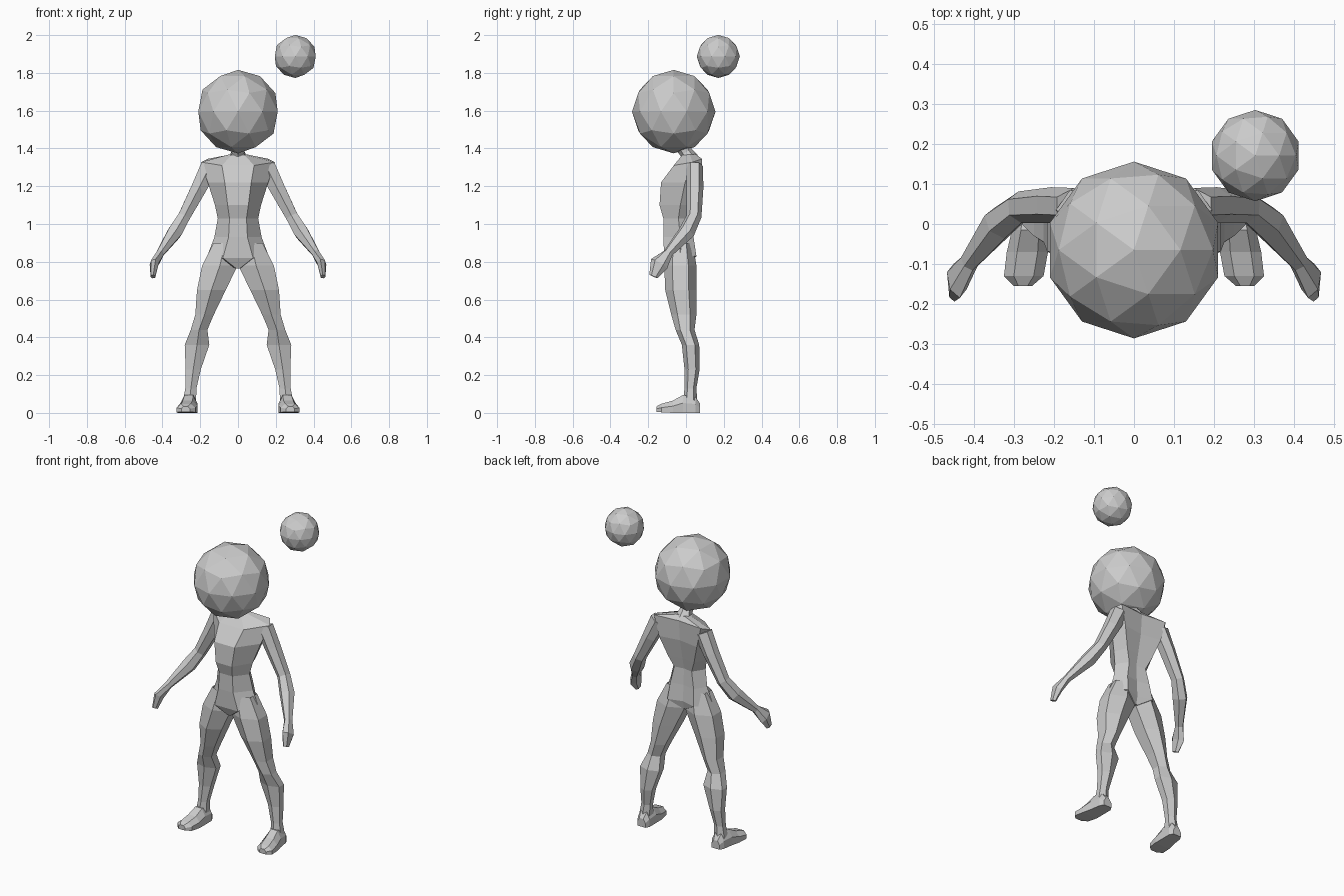
import bpy, bmesh, math
from mathutils import Vector

if "Cube" in bpy.data.objects:
    bpy.data.objects.remove(bpy.data.objects["Cube"])


def loft(name, rings, start=True, end=True, mirror=False):
    """Bridge equal-length point rings into one flat-shaded skin."""
    bm = bmesh.new()
    vs = [[bm.verts.new(p) for p in r] for r in rings]
    n = len(vs[0])
    for a, b in zip(vs, vs[1:]):
        for i in range(n):
            j = (i + 1) % n
            bm.faces.new((a[i], a[j], b[j], b[i]))
    if start:
        bm.faces.new(vs[0])
    if end:
        bm.faces.new(vs[-1])
    bmesh.ops.recalc_face_normals(bm, faces=bm.faces)
    me = bpy.data.meshes.new(name)
    bm.to_mesh(me)
    bm.free()
    ob = bpy.data.objects.new(name, me)
    bpy.context.collection.objects.link(ob)
    if mirror:
        ob.modifiers.new("Mirror", 'MIRROR').use_mirror_merge = False
    return ob


def tube(name, path, sides=6, **kw):
    """Path entries: x, y, z, front-back radius, sideways radius."""
    pts = [Vector(p[:3]) for p in path]
    rings = []
    for i, p in enumerate(path):
        d = (pts[min(i + 1, len(pts) - 1)] - pts[max(i - 1, 0)]).normalized()
        u = Vector((0, 1, 0))
        u = (u - d * u.dot(d)).normalized()
        v = d.cross(u)
        ang = [2 * math.pi * k / sides for k in range(sides)]
        rings.append([pts[i] + u * p[3] * math.cos(a) + v * p[4] * math.sin(a) for a in ang])
    return loft(name, rings, **kw)


def ball(name, centre, radius):
    bpy.ops.mesh.primitive_ico_sphere_add(subdivisions=2, radius=radius, location=centre)
    bpy.context.object.name = name


# Head and floating ball
ball("head", (0, -0.065, 1.595), 0.221)
ball("floating_ball", (0.303, 0.171, 1.887), 0.114)

# Torso: front z, back z, panel x, y, side x, y, back x, y, spine y
sections = [
    (1.365, 1.37, .035, -.02, .05, .02, .03, .05, .05),
    (1.31, 1.345, .085, -.065, .195, .035, .16, .085, .07),
    (1.22, 1.22, .07, -.132, .16, -.005, .13, .08, .06),
    (1.10, 1.10, .055, -.14, .122, -.03, .09, .05, .035),
    (1.03, 1.03, .045, -.12, .107, -.04, .06, .03, .02),
    (.93, .93, .05, -.12, .125, -.03, .08, .04, .025),
    (.82, .83, .08, -.115, .165, -.03, .09, .055, .03),
    (.765, .78, .01, -.09, .03, -.03, .01, .02, .02),
]
rings = []
for zf, zb, px, py, sx, sy, bx, by, sp in sections:
    half = [(px, py, zf), (sx, sy, (zf + zb) / 2), (bx, by, zb)]
    rings.append(half + [(0, sp, zb)] + [(-x, y, z) for x, y, z in reversed(half)])
loft("torso", rings)

# Neck
tube("neck", [(0, .025, 1.34, .045, .055), (0, 0, 1.38, .035, .038), (0, -.03, 1.43, .04, .04)],
     start=False, end=False)

# Arms with hands
tube("arms", [
    (.150, .045, 1.305, .045, .055),
    (.207, .047, 1.19, .045, .047),
    (.285, .042, 1.04, .04, .037),
    (.336, .002, .955, .045, .043),
    (.412, -.095, .845, .026, .023),
    (.443, -.142, .79, .05, .025),
    (.450, -.172, .722, .024, .014),
], mirror=True)

# Legs: z, inner x, outer x, front y, back y
leg_rings = []
for z, xi, xo, yf, yb in [
    (.90, .005, .13, -.10, .035),
    (.78, .002, .19, -.115, .055),
    (.65, .065, .217, -.11, .056),
    (.52, .128, .226, -.078, .055),
    (.44, .162, .25, -.055, .045),
    (.36, .152, .282, -.022, .07),
    (.23, .197, .277, -.008, .072),
    (.13, .220, .279, -.008, .055),
    (.06, .222, .292, -.015, .06),
]:
    cx, rx = (xi + xo) / 2, (xo - xi) / 2
    cy, q = (yf + yb) / 2, (yb - yf) / 4
    leg_rings.append([(cx, yf, z), (cx + rx, cy - q, z), (cx + rx, cy + q, z),
                      (cx, yb, z), (cx - rx, cy + q, z), (cx - rx, cy - q, z)])
loft("legs", leg_rings, start=False, end=False, mirror=True)

# Feet: y, inner x, outer x, sole z, top z
foot_rings = []
for y, xi, xo, z0, z1 in [
    (.074, .228, .282, 0, .05),
    (.05, .215, .295, 0, .085),
    (-.015, .215, .305, 0, .095),
    (-.07, .215, .318, 0, .065),
    (-.13, .226, .325, .003, .048),
    (-.155, .255, .300, .006, .035),
]:
    t = (xo - xi) * .25
    zm = z0 + (z1 - z0) * .55
    foot_rings.append([(xi, y, z0), (xo, y, z0), (xo, y, zm),
                       (xo - t, y, z1), (xi + t, y, z1), (xi, y, zm)])
loft("feet", foot_rings, mirror=True)
